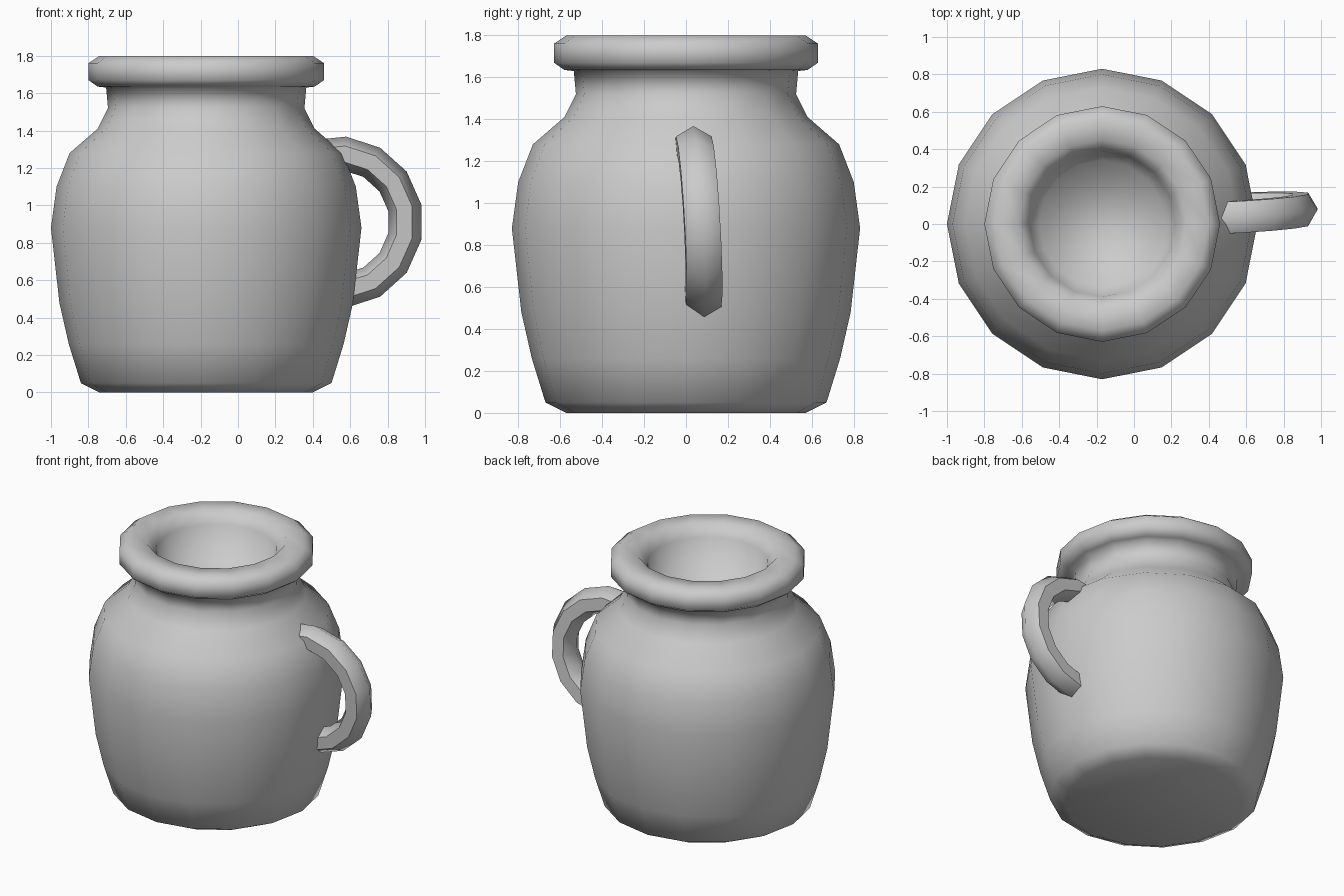
import bpy
import bmesh
from math import cos, sin, radians, tau

cube = bpy.data.objects.get("Cube")
if cube:
    bpy.data.objects.remove(cube, do_unlink=True)

# One plain grey clay
clay = bpy.data.materials.new("grey_clay")
clay.use_nodes = True
GREY = (0.6, 0.6, 0.6, 1)
clay.diffuse_color = GREY
clay.node_tree.nodes["Principled BSDF"].inputs["Base Color"].default_value = GREY


def bridge(bm, a, b, closed=True):
    """Join two equal vertex loops with quads."""
    n = len(a)
    for i in range(n):
        j = (i + 1) % n
        bm.faces.new((a[i], a[j], b[j], b[i]))


def finish(bm, name):
    bmesh.ops.recalc_face_normals(bm, faces=bm.faces)
    for face in bm.faces:
        face.smooth = True
    mesh = bpy.data.meshes.new(name)
    bm.to_mesh(mesh)
    bm.free()
    mesh.materials.append(clay)
    obj = bpy.data.objects.new(name, mesh)
    bpy.context.collection.objects.link(obj)
    return obj


# Jar body: base, belly, neck, rolled rim and inner bowl as one lathe
SIDES = 16
CENTRE_X = -0.17
PROFILE = [
    (0.57, 0), (0.67, 0.05), (0.735, 0.26), (0.785, 0.48), (0.83, 0.88),
    (0.80, 1.10), (0.73, 1.28), (0.58, 1.41), (0.525, 1.52), (0.535, 1.63),
    (0.58, 1.635), (0.63, 1.67), (0.63, 1.76), (0.57, 1.80),
    (0.45, 1.795), (0.39, 1.72), (0.34, 1.50),
]
bm = bmesh.new()
rings = []
for r, z in PROFILE:
    rings.append([bm.verts.new((CENTRE_X + r * cos(tau * i / SIDES),
                                r * sin(tau * i / SIDES), z))
                  for i in range(SIDES)])
for lower, upper in zip(rings, rings[1:]):
    bridge(bm, lower, upper)
bm.faces.new(rings[0])
bm.faces.new(rings[-1])
finish(bm, "jar_body")

# Handle: six-sided section swept round an arc, leaning slightly sideways
SECTION = [(0.46, 0), (0.41, 0.085), (0.325, 0.085),
           (0.28, 0), (0.325, -0.085), (0.41, -0.085)]
bm = bmesh.new()
rings = []
for step in range(10):
    a = radians(108 - 24 * step)
    ring = []
    for r, side in SECTION:
        dx, dz = r * cos(a), r * sin(a)
        lean = 0.058 + 0.05 * dx - 0.056 * dz
        ring.append(bm.verts.new((0.53 + dx, lean + side, 0.91 + dz)))
    rings.append(ring)
for first, second in zip(rings, rings[1:]):
    bridge(bm, first, second)
    # crisp borders along the flat side faces
    for k in (1, 2, 4, 5):
        bm.edges.get((first[k], second[k])).smooth = False
for end in (rings[0], rings[-1]):
    cap = bm.faces.new(end)
    for edge in cap.edges:
        edge.smooth = False
finish(bm, "handle")
